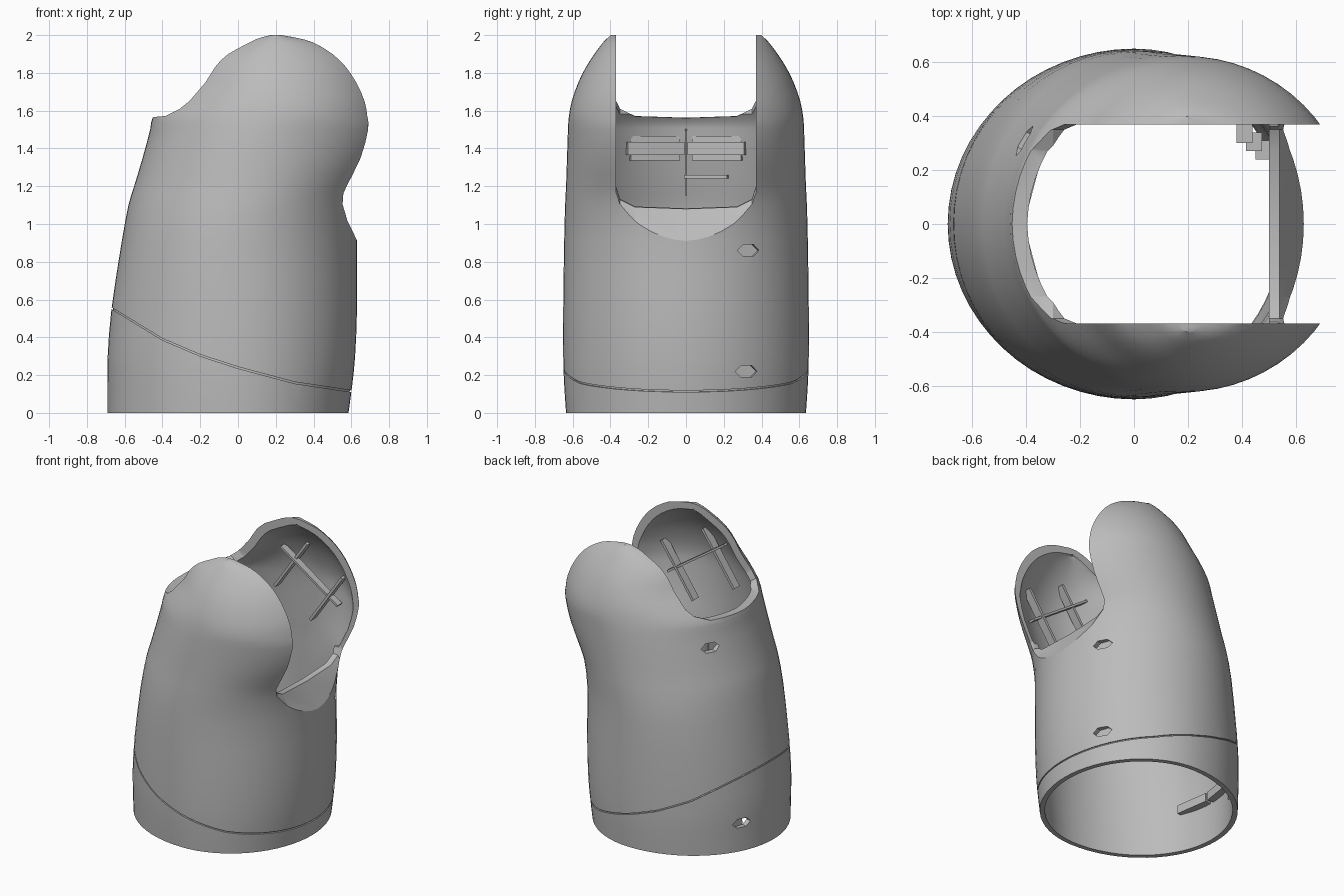
import bpy, bmesh, math
from mathutils import Vector

cube = bpy.data.objects.get("Cube")
if cube:
    bpy.data.objects.remove(cube)

grey = bpy.data.materials.new("plain grey")
grey.use_nodes = True
grey.diffuse_color = (0.5, 0.5, 0.5, 1)
grey.node_tree.nodes["Principled BSDF"].inputs["Base Color"].default_value = (0.5, 0.5, 0.5, 1)

SLOT = 0.37  # half width of the slot between the lobes
# height, centre x, semi-axis towards -x, semi-axis towards +x, semi-axis in y
KEYS = [(0, 0, .69, .585, .635), (.15, 0, .69, .605, .645), (.3, 0, .69, .62, .65),
        (.55, 0, .67, .63, .65), (.91, 0, .615, .63, .645), (1.1, .05, .63, .60, .64),
        (1.2, .08, .63, .61, .635), (1.35, .12, .625, .655, .63), (1.5, .17, .635, .645, .625),
        (1.57, .2, .65, .605, .62), (1.65, .2, .58, .595, .605), (1.75, .2, .49, .56, .57),
        (1.83, .2, .45, .52, .53), (1.9, .2, .39, .465, .485), (1.96, .2, .26, .37, .44),
        (1.985, .2, .19, .25, .415), (2, .2, .07, .08, .40)]

# Smooth in-between rows
ROWS = []
for i in range(len(KEYS) - 1):
    p, q, r, s = (KEYS[min(max(i + d, 0), len(KEYS) - 1)] for d in (-1, 0, 1, 2))
    ROWS.append(q)
    ROWS.append([(9 * (b + c) - a - d) / 16 for a, b, c, d in zip(p, q, r, s)])
ROWS.append(KEYS[-1])


def loft(name, rings):
    """Skin closed rings of points and cap both ends."""
    bm = bmesh.new()
    loops = [[bm.verts.new(p) for p in ring] for ring in rings]
    n = len(loops[0])
    for lo, hi in zip(loops, loops[1:]):
        for i in range(n):
            j = (i + 1) % n
            bm.faces.new((lo[i], lo[j], hi[j], hi[i]))
    bm.faces.new(loops[0])
    bm.faces.new(loops[-1])
    bmesh.ops.recalc_face_normals(bm, faces=bm.faces)
    mesh = bpy.data.meshes.new(name)
    bm.to_mesh(mesh)
    bm.free()
    mesh.materials.append(grey)
    ob = bpy.data.objects.new(name, mesh)
    bpy.context.collection.objects.link(ob)
    return ob


def body(name, inset=0.0, side=0.0, top=1.0, bottom=0.0, n=64):
    """Loft of the body outline, shrunk by an inset measured at the slot face."""
    rings = []
    for z, c, left, right, b in ROWS:
        bi = max(b - side, 0.385) if side else b
        k_out = math.sqrt(1 - (SLOT / b) ** 2)
        k_in = math.sqrt(1 - (SLOT / bi) ** 2)
        ring = []
        for i in range(n):
            t = math.tau * i / n
            a = right if math.cos(t) > 0 else left
            a = max((a * k_out - inset) / k_in, 0.01)
            ring.append((c + a * math.cos(t), bi * math.sin(t), z * top if z else bottom))
        rings.append(ring)
    return loft(name, rings)


def cut(ob, cutter):
    """Subtract a cutter and remove it."""
    cutter.hide_render = True
    mod = ob.modifiers.new("cut", 'BOOLEAN')
    mod.operation = 'DIFFERENCE'
    mod.solver = 'EXACT'
    mod.object = cutter
    bpy.ops.object.select_all(action='DESELECT')
    bpy.context.view_layer.objects.active = ob
    ob.select_set(True)
    bpy.ops.object.modifier_apply(modifier=mod.name)
    bpy.data.objects.remove(cutter)


def box(name, centre, size, turn=0.0, tilt=0.0):
    bpy.ops.mesh.primitive_cube_add(size=1, location=centre, rotation=(0, tilt, turn))
    ob = bpy.context.object
    ob.name = name
    ob.scale = size
    ob.data.materials.append(grey)
    return ob


# Hollow shell, open at the bottom, left thick and flat behind the scoop
shell = body("shell")
hollow = body("hollow_cutter", 0.045, 0.035, 0.98, -0.1)
cut(hollow, box("scoop_fill", (.75, 0, 1.0), (.5, .76, .36)))
cut(shell, hollow)

# Slot between the lobes, with rounded lower corners and a sloping front scoop
rings = []
for y, lift in ((-SLOT, .12), (-.35, .05), (-.27, .01), (0, 0), (.27, .01), (.35, .05), (SLOT, .12)):
    low = [(.8, .59), (.54, 1.08), (.4, 1.09), (-.3, 1.56), (-.9, 1.57)]
    rings.append([(1.2, y, .59 + lift)] + [(x, y, z + lift) for x, z in low]
                 + [(-.9, y, 2.2), (1.2, y, 2.2)])
cut(shell, loft("slot_cutter", rings))

# Thin seam groove curving round the base
seam = [(-.8, .64), (-.67, .55), (-.4, .385), (-.2, .3), (0, .235), (.3, .155), (.6, .11), (.8, .10)]
ring = [(x, z) for x, z in seam] + [(x, z + .009) for x, z in reversed(seam)]
groove = loft("groove_cutter", [[(x, y, z) for x, z in ring] for y in (-1, 1)])
cut(groove, body("core_cutter", 0.012, 0.012, 1.0, -0.1))
cut(shell, groove)

# Shallow six-sided fixing recesses
for x, y, z in ((.54, .33, .86), (.535, .32, .22), (-.41, .31, 1.4), (-.627, .27, .2)):
    out = Vector((x, y * 0.6, 0)).normalized()
    across = Vector((-out.y, out.x, 0))
    rings = []
    for depth in (-.03, .12):
        rings.append([Vector((x, y, z)) + out * depth
                      + across * (.065 * math.cos(i * math.pi / 3))
                      + Vector((0, 0, .035 * math.sin(i * math.pi / 3))) for i in range(6)])
    cut(shell, loft("recess_cutter", rings))

bpy.ops.object.select_all(action='DESELECT')
bpy.context.view_layer.objects.active = shell
shell.select_set(True)
bpy.ops.object.shade_smooth_by_angle(angle=math.radians(30))

# Slanted stiffening ribs inside both lobes, and bars on the tall wall
for s, side in ((1, "left"), (-1, "right")):
    box(f"lobe_{side}_back_rib", (.08, s * .5, 1.6), (.018, .06, .44), tilt=.6)
    box(f"lobe_{side}_front_rib", (.38, s * .47, 1.45), (.018, .06, .44), tilt=.6)
    box(f"lobe_{side}_cross_rib", (.24, s * .475, 1.57), (.54, .05, .015), tilt=.6)
    box(f"wall_{side}_bar", (-.39, s * .165, 1.4), (.05, .31, .07), -s * .26)
    box(f"wall_{side}_bar_flange", (-.405, s * .165, 1.4), (.03, .27, .13), -s * .26)
    box(f"wall_{side}_low_bar", (-.615, s * .13, .3), (.05, .24, .06), -s * .15)
box("wall_upright_rib", (-.475, 0, 1.33), (.05, .012, .36), tilt=.29)
box("wall_short_rib", (-.455, .11, 1.25), (.07, .23, .02), -.2)

# Stepped bracket behind the scoop
for i in range(3):
    box("bracket_step", (.41 + .035 * i, .335 - .03 * i, .9), (.06, .07, .16 - .03 * i))
